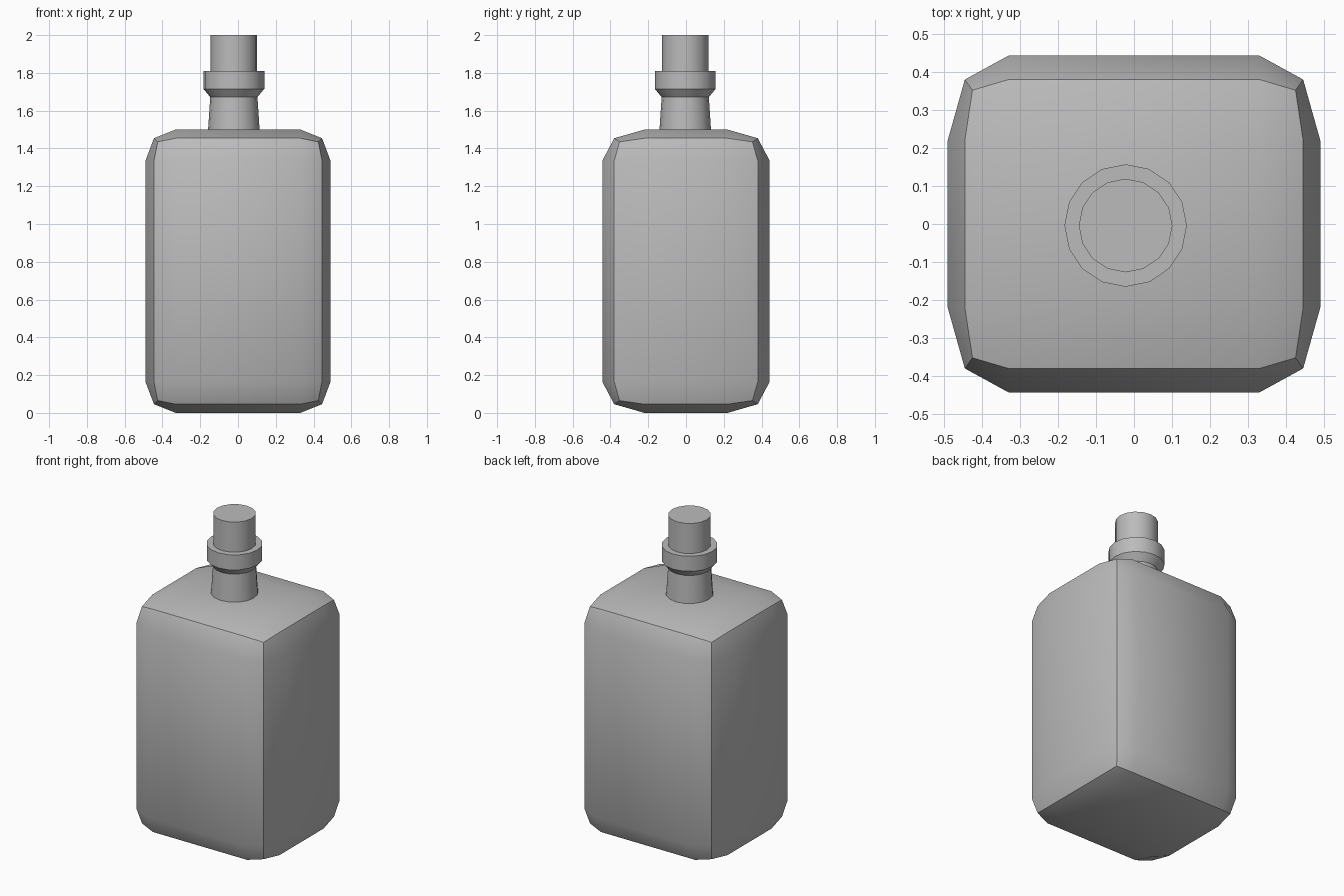
import bpy, bmesh, math

cube = bpy.data.objects.get("Cube")
if cube:
    bpy.data.objects.remove(cube, do_unlink=True)

# single flat colour
grey = bpy.data.materials.new("plain_grey")
grey.use_nodes = True
colour = (0.5, 0.5, 0.5, 1)
grey.diffuse_color = colour
grey.node_tree.nodes["Principled BSDF"].inputs["Base Color"].default_value = colour


def finish(bm, name):
    bmesh.ops.recalc_face_normals(bm, faces=bm.faces)
    mesh = bpy.data.meshes.new(name)
    bm.to_mesh(mesh)
    bm.free()
    mesh.materials.append(grey)
    obj = bpy.data.objects.new(name, mesh)
    bpy.context.collection.objects.link(obj)
    bpy.ops.object.select_all(action='DESELECT')
    obj.select_set(True)
    bpy.context.view_layer.objects.active = obj
    bpy.ops.object.shade_smooth_by_angle(angle=math.radians(35))
    return obj


# bottle body: a three-by-three box whose edges and corners are pulled in
INNER = (0.33, 0.22, 0.585)
OUTER = ((0.49, 0.445, 0.425),      # x on a face, an edge, a corner
         (0.443, 0.38, 0.352),
         (0.75, 0.704, 0.685))
bm = bmesh.new()
bmesh.ops.create_cube(bm, size=2)
bmesh.ops.subdivide_edges(bm, edges=bm.edges[:], cuts=2, use_grid_fill=True)
for v in bm.verts:
    extreme = [abs(c) > 0.9 for c in v.co]
    depth = sum(extreme) - 1
    for axis in range(3):
        size = OUTER[axis][depth] if extreme[axis] else INNER[axis]
        v.co[axis] = math.copysign(size, v.co[axis])
    v.co.z += 0.75
finish(bm, "bottle_body")


# turned parts of the neck, slightly off the middle
def lathe(name, profile, sides=16):
    bm = bmesh.new()
    rings = []
    for r, z in profile:
        angles = [2 * math.pi * i / sides for i in range(sides)]
        rings.append([bm.verts.new((r * math.cos(a) - 0.022, r * math.sin(a) - 0.004, z))
                      for a in angles])
    for low, high in zip(rings, rings[1:]):
        for i in range(sides):
            j = (i + 1) % sides
            bm.faces.new((low[i], low[j], high[j], high[i]))
    bm.faces.new(rings[0])
    bm.faces.new(rings[-1])
    return finish(bm, name)


lathe("bottle_neck_and_stopper", [(0.137, 1.49), (0.125, 1.672), (0.161, 1.715),
                                  (0.161, 1.81), (0.123, 1.81), (0.123, 2.0)])
